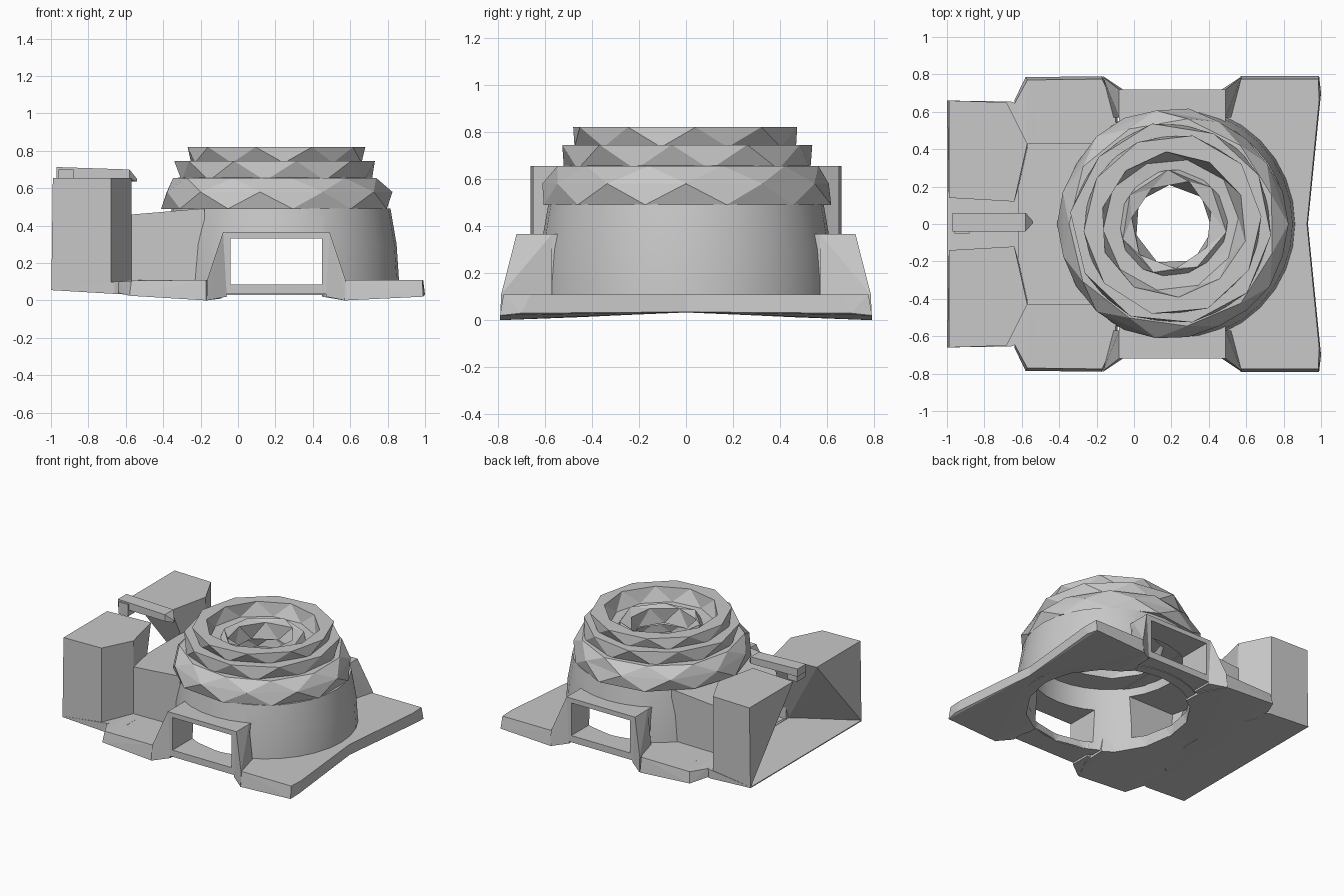
import bpy, bmesh, math, random

cube = bpy.data.objects.get("Cube")
if cube:
    bpy.data.objects.remove(cube, do_unlink=True)
random.seed(4)
WALL_X = 0.23   # axis of the round wall
ROOF_X = 0.205  # axis of the roof tiers

stone = bpy.data.materials.new("grey_stone")
stone.use_nodes = True
stone.diffuse_color = (0.58, 0.58, 0.58, 1)
stone.node_tree.nodes["Principled BSDF"].inputs["Base Color"].default_value = (0.58, 0.58, 0.58, 1)


def finish(name, bm):
    bmesh.ops.recalc_face_normals(bm, faces=bm.faces)
    mesh = bpy.data.meshes.new(name)
    bm.to_mesh(mesh)
    bm.free()
    mesh.materials.append(stone)
    obj = bpy.data.objects.new(name, mesh)
    bpy.context.collection.objects.link(obj)
    return obj


def hull(name, points):
    """Convex block around the given points."""
    bm = bmesh.new()
    for p in points:
        bm.verts.new(p)
    bmesh.ops.convex_hull(bm, input=bm.verts)
    loose = [v for v in bm.verts if not v.link_faces]
    bmesh.ops.delete(bm, geom=loose, context='VERTS')
    bmesh.ops.dissolve_limit(bm, angle_limit=0.02, verts=bm.verts, edges=bm.edges)
    return finish(name, bm)


def box(name, x0, x1, y0, y1, z0, z1):
    return hull(name, [(x, y, z) for x in (x0, x1) for y in (y0, y1) for z in (z0, z1)])


def ring(name, profile, sides, cx=ROOF_X, stagger=True, jitter=0.0, turn=0.0):
    """Closed band around a vertical axis; staggered loops give a faceted zigzag."""
    bm = bmesh.new()
    loops = []
    for k, (r, z) in enumerate(profile):
        shift = 0.5 * (k % 2) if stagger else 0
        loop = []
        for i in range(sides):
            a = math.tau * (i + shift) / sides + turn
            q = r + random.uniform(-jitter, jitter)
            loop.append(bm.verts.new((cx + q * math.cos(a), q * math.sin(a), z)))
        loops.append(loop)
    for k in range(len(loops)):
        a, b = loops[k], loops[(k + 1) % len(loops)]
        for i in range(sides):
            j = (i + 1) % sides
            if not stagger:
                bm.faces.new((a[i], a[j], b[j], b[i]))
            elif k % 2 == 0:
                bm.faces.new((a[i], a[j], b[i]))
                bm.faces.new((a[j], b[j], b[i]))
            else:
                bm.faces.new((a[i], a[j], b[j]))
                bm.faces.new((a[i], b[j], b[i]))
    return finish(name, bm)


def cut(obj, *cutters):
    bpy.context.view_layer.objects.active = obj
    for c in cutters:
        mod = obj.modifiers.new("opening", 'BOOLEAN')
        mod.operation = 'DIFFERENCE'
        mod.solver = 'EXACT'
        mod.object = c
        bpy.ops.object.modifier_apply(modifier=mod.name)


# Cutters for the round room, the passage through both doorways and the side gate
angles = [math.tau * i / 16 for i in range(16)]
room = hull("room_cutter", [(WALL_X + 0.56 * math.cos(a), 0.56 * math.sin(a), z)
                            for a in angles for z in (-0.2, 0.485)])
passage = box("passage_cutter", -0.04, 0.45, -1, 1, 0.085, 0.33)
gate = box("gate_cutter", -0.8, -0.1, -0.3, 0.3, 0.105, 0.425)
cutters = (room, passage, gate)
for c in cutters:
    c.hide_render = True

# Round wall
wall = ring("round_wall", [(0.635, 0.03), (0.63, 0.12), (0.618, 0.3), (0.585, 0.492),
                           (0.53, 0.492), (0.56, 0.03)], 32, cx=WALL_X, stagger=False)
cut(wall, passage, gate)
bpy.ops.object.select_all(action='DESELECT')
wall.select_set(True)
bpy.context.view_layer.objects.active = wall
bpy.ops.object.shade_smooth_by_angle(angle=math.radians(30))

# Faceted roof tiers, wider at the top of each tier
ring("lower_roof_tier", [(0.36, 0.49), (0.615, 0.49), (0.61, 0.58), (0.56, 0.655),
                         (0.40, 0.66), (0.34, 0.57)], 11, jitter=0.012)
ring("middle_roof_tier", [(0.525, 0.64), (0.54, 0.745), (0.42, 0.745), (0.38, 0.63)],
     10, jitter=0.012, turn=0.2)
ring("upper_roof_tier", [(0.465, 0.735), (0.48, 0.82), (0.39, 0.82), (0.36, 0.72)],
     10, jitter=0.012, turn=0.4)
ring("roof_bowl", [(0.42, 0.62), (0.42, 0.72), (0.26, 0.71), (0.24, 0.60)], 9, jitter=0.01)
ring("smoke_hole_rim", [(0.31, 0.66), (0.28, 0.75), (0.23, 0.735), (0.21, 0.62)],
     7, jitter=0.015, turn=0.3)

for s, side in ((1, "back"), (-1, "front")):
    def m(points):
        return [(x, s * y, z) for x, y, z in points]

    # Ground slabs
    wing = hull(side + "_left_wing", m([
        (0.45, 0, 0.035), (0.45, 0.57, 0.02), (0.57, 0.79, 0), (0.99, 0.79, 0.02), (0.93, 0, 0.035),
        (0.45, 0, 0.11), (0.45, 0.57, 0.11), (0.57, 0.775, 0.11), (0.985, 0.775, 0.11),
        (0.925, 0, 0.11), (1, 0.7, 0.03), (0.99, 0.66, 0.11)]))
    pad = hull(side + "_right_pad", m([
        (-0.58, 0, 0.035), (-0.58, 0.785, 0.025), (-0.17, 0.79, 0), (-0.09, 0.62, 0.01),
        (-0.08, 0, 0.03), (-0.58, 0, 0.11), (-0.57, 0.77, 0.105), (-0.17, 0.775, 0.11),
        (-0.10, 0.62, 0.11), (-0.08, 0, 0.11), (-0.64, 0.66, 0.04), (-0.64, 0.64, 0.1)]))
    for part in (wing, pad):
        cut(part, room)

    # Doorway frame with sloping buttresses and a low sill
    frame = box(side + "_door_frame", -0.08, 0.49, *sorted((s * 0.5, s * 0.72)), 0.035, 0.365)
    cut(frame, room, passage)
    for name, edge, out in (("right", -0.08, -1), ("left", 0.49, 1)):
        inner = edge - out * 0.02
        buttress = hull(side + "_" + name + "_buttress", m([
            (edge, 0.72, 0.365), (edge, 0.57, 0.365), (inner, 0.72, 0.02), (inner, 0.57, 0.02),
            (edge + out * 0.085, 0.785, 0.11), (edge + out * 0.085, 0.79, 0),
            (edge + out * 0.03, 0.57, 0.1), (edge + out * 0.03, 0.57, 0.02)]))
        cut(buttress, room)

    # Corner tower whose inner face leans out over the entrance
    top = [(-0.99, 0.14), (-0.64, 0.12), (-0.57, 0.43), (-0.68, 0.65), (-0.99, 0.66)]
    foot = [(-0.998, 0.66), (-0.57, 0.36), (-0.57, 0.43), (-0.68, 0.65)]
    hull(side + "_tower", m([(x, y, 0.655) for x, y in top] +
                            [(x, y, 0.03 - 0.06 * (x + 0.57)) for x, y in foot]))

# Entrance floor rising from the outer edge to the gate
hull("entrance_floor", [
    (x, y, z) for x, w, low, high in ((-1, 0.66, 0.055, 0.062), (-0.66, 0.655, 0.035, 0.1),
                                      (-0.5, 0.6, 0.03, 0.108))
    for y in (-w, w) for z in (low, high)])

# Hollow gatehouse joining the towers to the round wall
gatehouse = hull("gatehouse", [
    (x, y, z) for x, high in ((-0.62, 0.455), (-0.18, 0.492)) for y in (-0.43, 0.43)
    for z in (0.035, high)])
cut(gatehouse, room, gate)

# Beam above the entrance, with a thick block at its outer end
hull("beam", [(x, y, z) for x, w, low, high in ((-0.97, 0.05, 0.655, 0.713),
                                                (-0.58, 0.05, 0.65, 0.70),
                                                (-0.54, 0.005, 0.635, 0.65))
              for y in (0.01 - w, 0.01 + w) for z in (low, high)])
box("beam_end_block", -0.96, -0.88, -0.05, 0.05, 0.61, 0.70)

for c in cutters:
    bpy.data.objects.remove(c, do_unlink=True)
